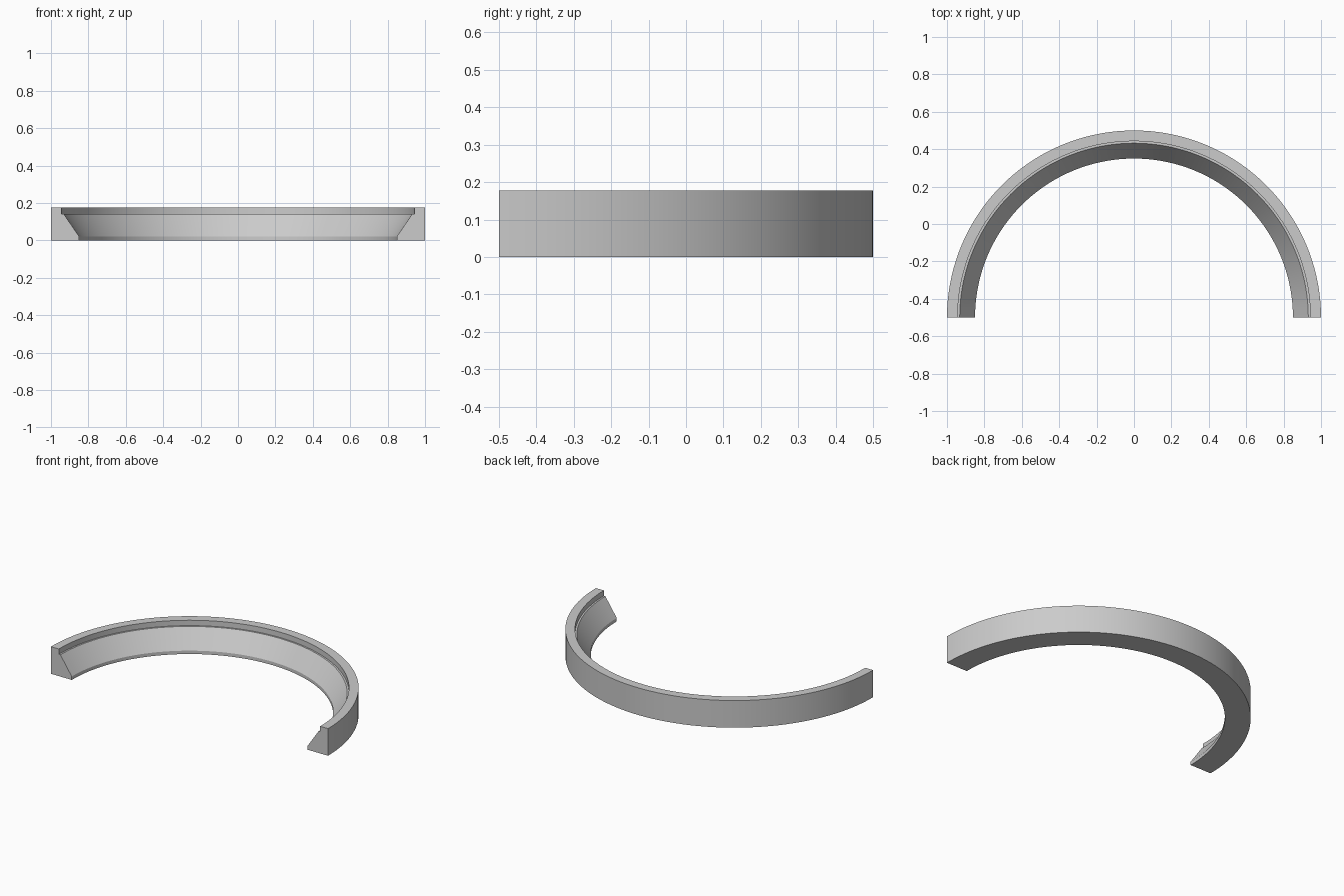
import bpy, bmesh, math

if "Cube" in bpy.data.objects:
    bpy.data.objects.remove(bpy.data.objects["Cube"])

# Plain grey material
grey = bpy.data.materials.new("plain grey")
grey.diffuse_color = (0.6, 0.6, 0.6, 1)
grey.use_nodes = True
grey.node_tree.nodes["Principled BSDF"].inputs["Base Color"].default_value = grey.diffuse_color

# Cross-section as (radius, height): flat base, sloped inner wall, small ledge, upright rim
profile = [(1.0, 0.0), (1.0, 0.177), (0.943, 0.177), (0.943, 0.142),
           (0.932, 0.142), (0.85, 0.022), (0.85, 0.0)]
SEGMENTS = 72
CENTRE_Y = -0.5

# Sweep the cross-section through half a turn
bm = bmesh.new()
rings = []
for i in range(SEGMENTS + 1):
    a = math.pi * i / SEGMENTS
    rings.append([bm.verts.new((r * math.cos(a), CENTRE_Y + r * math.sin(a), z))
                  for r, z in profile])
n = len(profile)
for p, q in zip(rings, rings[1:]):
    for j in range(n):
        k = (j + 1) % n
        bm.faces.new((p[j], q[j], q[k], p[k]))

# Flat cut ends
bm.faces.new(rings[0])
bm.faces.new(rings[-1][::-1])
bmesh.ops.recalc_face_normals(bm, faces=bm.faces)

mesh = bpy.data.meshes.new("half_ring")
bm.to_mesh(mesh)
bm.free()
mesh.materials.append(grey)
ring = bpy.data.objects.new("half_ring", mesh)
bpy.context.collection.objects.link(ring)

# Smooth along the curve, sharp at the profile corners
bpy.context.view_layer.objects.active = ring
ring.select_set(True)
bpy.ops.object.shade_smooth_by_angle(angle=math.radians(25))
